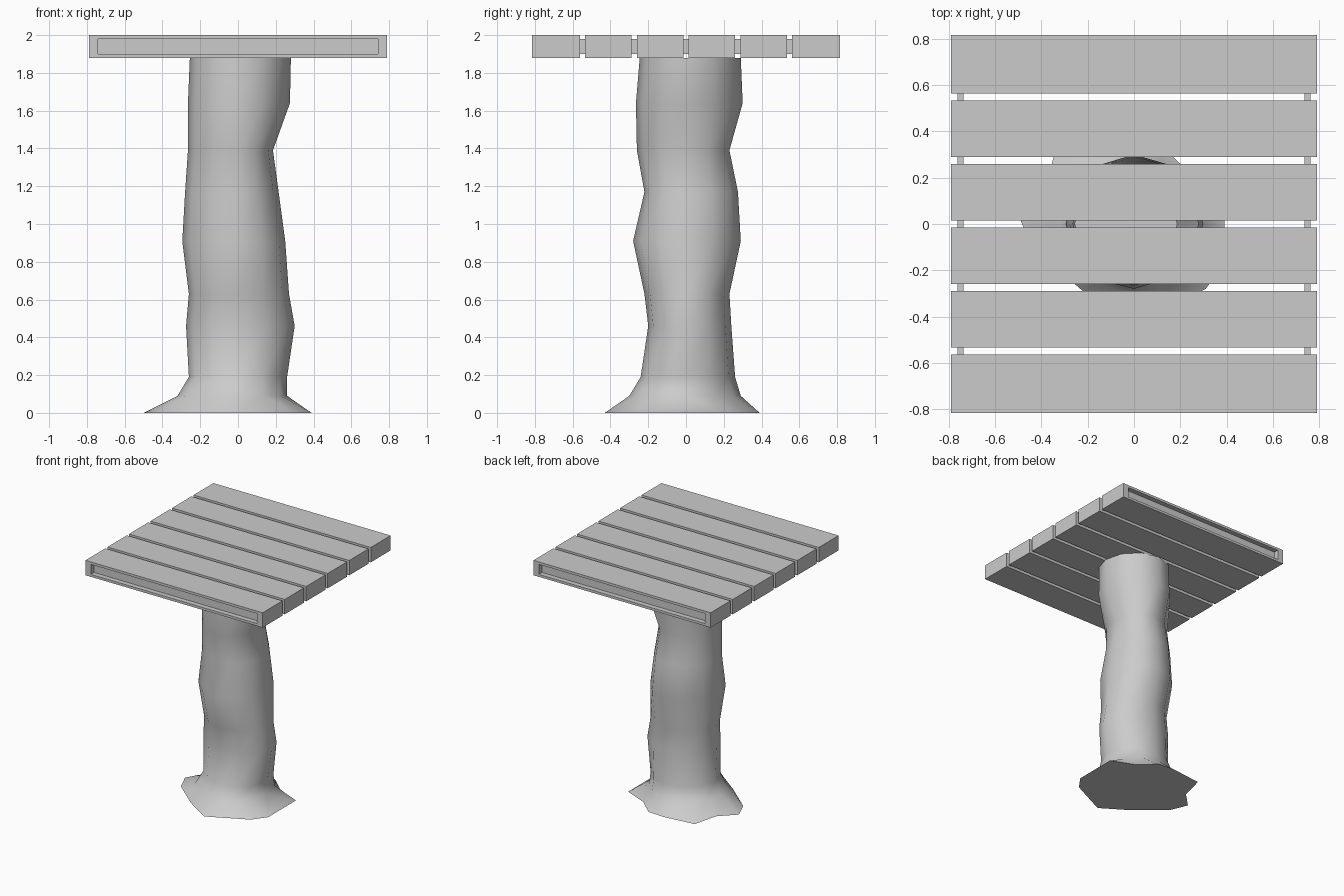
import bpy, bmesh, math
from mathutils import Matrix, Vector

if "Cube" in bpy.data.objects:
    bpy.data.objects.remove(bpy.data.objects["Cube"])


def finish(bm, name):
    mesh = bpy.data.meshes.new(name)
    bm.to_mesh(mesh)
    bm.free()
    obj = bpy.data.objects.new(name, mesh)
    bpy.context.collection.objects.link(obj)
    return obj


def box(name, x0, x1, y0, y1, z0, z1, recess_dir=0):
    bm = bmesh.new()
    size = Vector((x1 - x0, y1 - y0, z1 - z0))
    mid = Vector((x0 + x1, y0 + y1, z0 + z1)) / 2
    bmesh.ops.create_cube(bm, size=1, matrix=Matrix.Translation(mid) @ Matrix.Diagonal((*size, 1)))
    if recess_dir:
        # shallow rectangular recess in the outer long face
        bm.normal_update()
        face = next(f for f in bm.faces if f.normal.y * recess_dir > 0.9)
        bmesh.ops.inset_region(bm, faces=[face], thickness=0.001)
        for v in face.verts:
            v.co.x = math.copysign(0.74, v.co.x)
            v.co.z = 1.90 if v.co.z < 1.94 else 1.98
        inner = bmesh.ops.extrude_discrete_faces(bm, faces=[face])["faces"][0]
        for v in inner.verts:
            v.co.y -= recess_dir * 0.04
    bmesh.ops.recalc_face_normals(bm, faces=bm.faces)
    return finish(bm, name)


# six table planks
width, pitch = 0.245, 0.274
for i in range(6):
    y = (i - 2.5) * pitch
    lo = -0.815 if i == 0 else y - width / 2
    hi = 0.815 if i == 5 else y + width / 2
    box(f"plank_{i + 1}", -0.79, 0.79, lo, hi, 1.88, 2.0, {0: -1, 5: 1}.get(i, 0))

# connecting rails, visible only in the gaps
for side, name in ((-1, "left_rail"), (1, "right_rail")):
    x = side * 0.75
    box(name, x - 0.013, x + 0.013, -0.7, 0.7, 1.90, 1.98)

# trunk: splayed root outline, then rings of (z, x min, x max, y min, y max)
roots = [(.39, .18), (.20, .26), (.07, .38), (-.07, .39), (-.33, .36), (-.38, .16),
         (-.50, .04), (-.44, -.10), (-.22, -.29), (0, -.43), (.31, -.28), (.39, -.17)]
rings = [(0.09, -.32, .26, -.30, .29), (0.19, -.26, .26, -.24, .26),
         (0.46, -.275, .30, -.20, .24), (0.63, -.26, .27, -.22, .23),
         (0.91, -.295, .25, -.28, .29), (1.17, -.28, .215, -.22, .275),
         (1.39, -.265, .185, -.26, .23), (1.64, -.265, .275, -.265, .30),
         (1.88, -.255, .28, -.245, .29)]
bm = bmesh.new()
loops = [[bm.verts.new((x, y, 0)) for x, y in roots]]
for z, xa, xb, ya, yb in rings:
    loop = []
    for i in range(12):
        c, s = math.cos(i * math.pi / 6), math.sin(i * math.pi / 6)
        loop.append(bm.verts.new((c * (xb if c > 0 else -xa), s * (yb if s > 0 else -ya), z)))
    loops.append(loop)
for a, b in zip(loops, loops[1:]):
    for i in range(12):
        j = (i + 1) % 12
        bm.faces.new((a[i], a[j], b[j], b[i])).smooth = True
base = bm.faces.new(loops[0][::-1])
for e in base.edges:
    e.smooth = False
finish(bm, "trunk")
